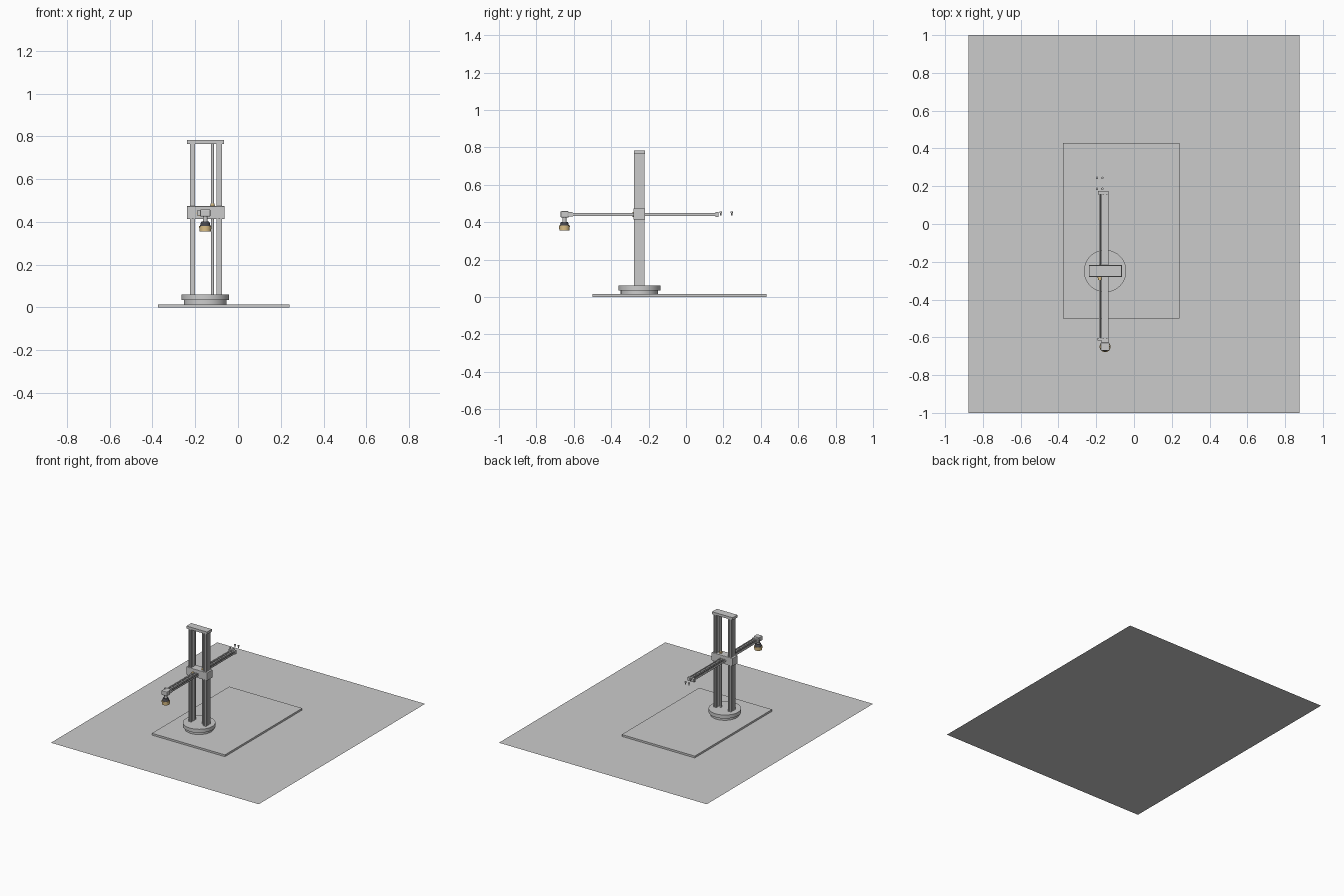
import bpy, math
from mathutils import Vector

if "Cube" in bpy.data.objects:
    bpy.data.objects.remove(bpy.data.objects["Cube"])

CX, CY = -0.153, -0.249      # column axis
ARM_Z = 0.441


def mat(name, col):
    m = bpy.data.materials.new(name)
    m.diffuse_color = (*col, 1)
    m.use_nodes = True
    m.node_tree.nodes["Principled BSDF"].inputs["Base Color"].default_value = m.diffuse_color
    return m


BRASS = mat("brass", (0.75, 0.55, 0.25))
DARK = mat("dark_rubber", (0.06, 0.06, 0.07))


def finish(ob, name, material=None):
    ob.name = name
    if material:
        ob.data.materials.append(material)
    return ob


def box(name, x0, x1, y0, y1, z0, z1, bevel=0, material=None):
    bpy.ops.mesh.primitive_cube_add(size=1, location=((x0+x1)/2, (y0+y1)/2, (z0+z1)/2))
    ob = finish(bpy.context.object, name, material)
    ob.scale = (x1-x0, y1-y0, z1-z0)
    bpy.ops.object.transform_apply(location=False, rotation=False)
    if bevel:
        b = ob.modifiers.new("bevel", 'BEVEL')
        b.width, b.segments = bevel, 2
    return ob


def rod(name, a, b, r, r2=None, n=32, material=None):
    a, b = Vector(a), Vector(b)
    d = b - a
    bpy.ops.mesh.primitive_cone_add(vertices=n, radius1=r, radius2=r if r2 is None else r2,
                                    depth=d.length, location=(a+b)/2)
    ob = finish(bpy.context.object, name, material)
    ob.rotation_euler = d.to_track_quat('Z', 'Y').to_euler()
    bpy.ops.object.shade_smooth_by_angle()
    return ob


def extrusion(name, w, h, length, slots):
    """Slotted bar along z: slots on both long (h) sides, one on each short side."""
    s, d = 0.0035, 0.0055
    half = [(-w/2, -h/2), (-s, -h/2), (-s, -h/2+d), (s, -h/2+d), (s, -h/2), (w/2, -h/2)]
    for c in slots:
        half += [(w/2, c-s), (w/2-d, c-s), (w/2-d, c+s), (w/2, c+s)]
    pts = half + [(-x, -y) for x, y in half]
    n = len(pts)
    verts = [(x, y, z) for z in (0, length) for x, y in pts]
    faces = [(i, (i+1) % n, n+(i+1) % n, n+i) for i in range(n)]
    faces += [tuple(reversed(range(n))), tuple(range(n, 2*n))]
    me = bpy.data.meshes.new(name)
    me.from_pydata(verts, [], faces)
    ob = bpy.data.objects.new(name, me)
    bpy.context.collection.objects.link(ob)
    return ob


# table surface and mounting board
bpy.ops.mesh.primitive_plane_add(size=1)
table = finish(bpy.context.object, "table_surface")
table.scale = (1.75, 2, 1)
box("base_board", -0.375, 0.24, -0.5, 0.43, 0.001, 0.015)

# turntable
rod("turntable_lower", (CX, CY, 0.015), (CX, CY, 0.036), 0.1, n=64)
rod("turntable_upper", (CX, CY, 0.034), (CX, CY, 0.061), 0.112, n=64)

# upright slotted columns
for side, x in (("left", -0.2125), ("right", -0.0875)):
    col = extrusion(side + "_column", 0.024, 0.056, 0.705, (-0.014, 0.014))
    col.location = (x, CY, 0.06)

box("top_plate", -0.239, -0.066, -0.278, -0.220, 0.764, 0.783)
rod("vertical_lead_screw", (-0.119, CY, 0.06), (-0.119, CY, 0.77), 0.007, n=20)

# carriage with nut
box("carriage", -0.239, -0.063, -0.281, -0.218, 0.414, 0.474, 0.002)
rod("vertical_nut_flange", (-0.119, CY, 0.473), (-0.119, CY, 0.478), 0.0125, material=BRASS)
rod("vertical_nut", (-0.119, CY, 0.477), (-0.119, CY, 0.487), 0.009, material=BRASS)

# horizontal arm, its screw and nut
arm = extrusion("arm", 0.018, 0.036, 0.785, (-0.009, 0.009))
arm.rotation_euler = (Vector((0, 1, 0)).to_track_quat('Z', 'Y')).to_euler()
arm.rotation_euler = (-math.pi/2, math.pi/2, 0)
arm.location = (CX, -0.615, ARM_Z)
rod("arm_lead_screw", (-0.181, -0.612, ARM_Z), (-0.181, 0.172, ARM_Z), 0.0055, n=20)
rod("arm_nut_flange", (-0.181, -0.286, ARM_Z), (-0.181, -0.28, ARM_Z), 0.0125, material=BRASS)
rod("arm_nut", (-0.181, -0.297, ARM_Z), (-0.181, -0.285, ARM_Z), 0.009, material=BRASS)
box("arm_end_cap", -0.19, -0.134, 0.157, 0.174, 0.428, 0.454)
box("arm_front_bracket", -0.192, -0.134, -0.618, -0.604, 0.43, 0.453)

# motor mounting screws behind the arm
for i, x in enumerate((-0.196, -0.168)):
    for j, y in enumerate((0.186, 0.244)):
        rod(f"screw_head_{i}{j}", (x, y, 0.449), (x, y, 0.456), 0.0065, n=16)
        rod(f"screw_shank_{i}{j}", (x, y, 0.435), (x, y, 0.45), 0.0035, n=12)

# tool head and suction cup
HX, HY = -0.153, -0.65
box("head_mount", -0.171, -0.135, -0.64, -0.61, 0.43, 0.455)
box("head_block", -0.177, -0.129, -0.671, -0.628, 0.425, 0.459, 0.005)
rod("head_neck", (HX, HY, 0.398), (HX, HY, 0.427), 0.011)
rod("cup_collar", (HX, HY, 0.391), (HX, HY, 0.402), 0.023, 0.018, material=DARK)
rod("cup_seal", (HX, HY, 0.381), (HX, HY, 0.392), 0.025, 0.021, material=DARK)
rod("suction_cup", (HX, HY, 0.356), (HX, HY, 0.382), 0.027, 0.029, material=BRASS)
